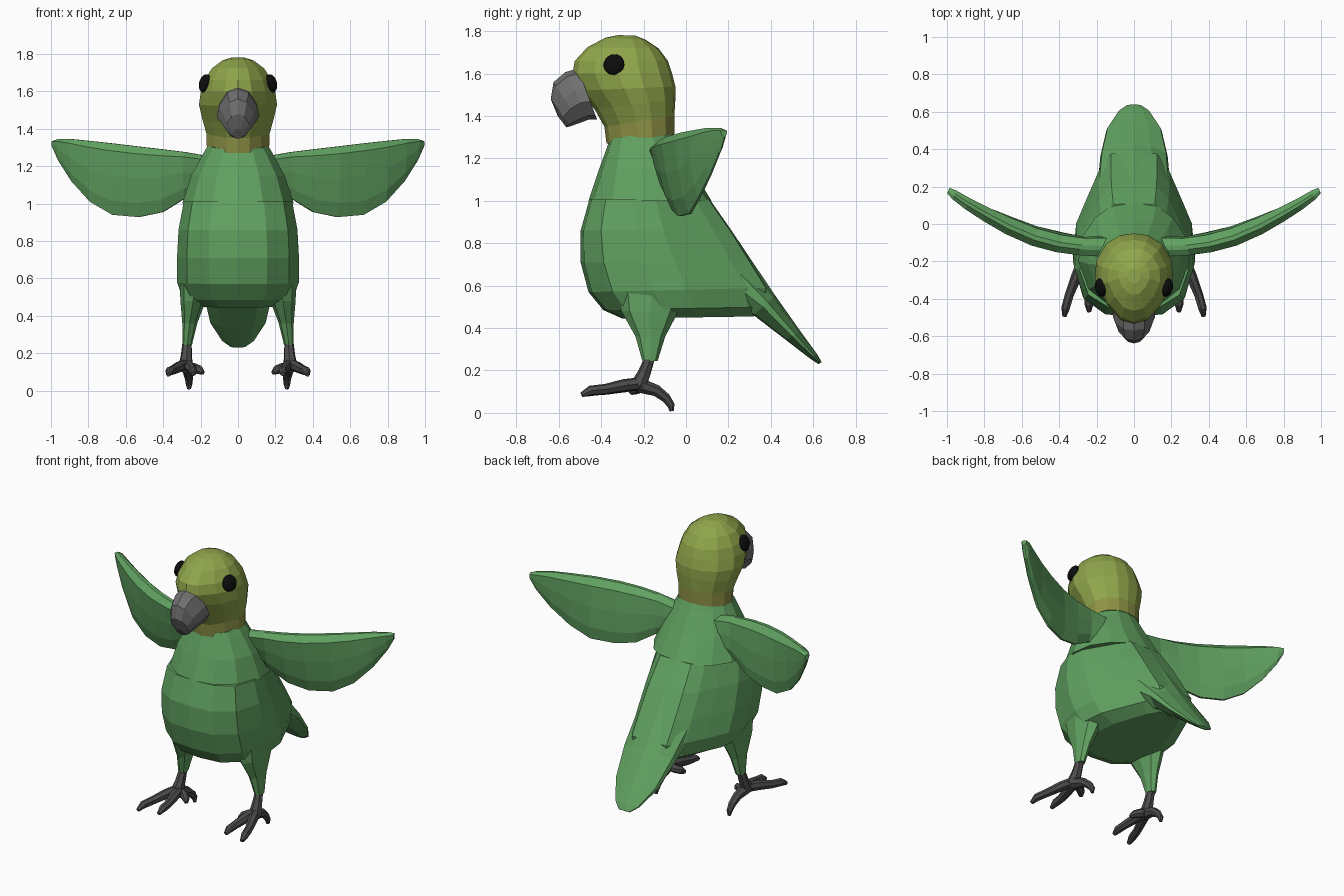
import bpy, bmesh, math
from mathutils import Vector, Matrix, Euler

cube = bpy.data.objects.get("Cube")
if cube:
    bpy.data.objects.remove(cube, do_unlink=True)


def material(name, r, g, b):
    m = bpy.data.materials.new(name)
    m.diffuse_color = (r, g, b, 1)
    m.use_nodes = True
    bsdf = m.node_tree.nodes["Principled BSDF"]
    bsdf.inputs["Base Color"].default_value = (r, g, b, 1)
    bsdf.inputs["Roughness"].default_value = 0.8
    return m


GREEN = material("feather_green", 0.12, 0.36, 0.12)
OLIVE = material("head_olive", 0.28, 0.38, 0.07)
NECK = material("neck_olive", 0.27, 0.29, 0.06)
BEAK = material("beak_grey", 0.16, 0.16, 0.16)
CLAW = material("foot_grey", 0.075, 0.07, 0.07)
BLACK = material("eye_black", 0.004, 0.004, 0.004)

# Half cross-sections: (sideways, along), from -1 to 1 along the section
BODY = [(0, -1), (.48, -.96), (.84, -.73), (1, -.27), (.95, .1), (.75, .46), (.58, .76), (.38, .98), (0, 1)]
CHEST = [(0, -1), (.45, -.92), (.82, -.62), (1, -.1), (.93, .35), (.7, .7), (.4, .93), (0, 1)]
HEAD = [(0, -1), (.36, -.9), (.72, -.55), (.98, -.08), (.95, .35), (.7, .75), (.36, .95), (0, 1)]
BILL = [(0, -1), (.5, -.82), (.9, -.2), (1, .3), (.6, .85), (0, 1)]
TAIL = [(0, -1), (.6, -.9), (1, -.15), (.95, .3), (.5, .8), (0, 1)]
WING = [(.25, -1), (1, -.8), (.9, -.1), (.6, .6), (.15, 1)]


def ring(a, b, side, profile):
    """Closed mirrored section running from a to b."""
    a, b, side = Vector(a), Vector(b), Vector(side)
    mid, half = (a + b) / 2, (b - a) / 2
    back = [(-u, v) for u, v in reversed(profile) if u]
    return [mid + half * v + side * u for u, v in profile + back]


def finish(name, bm, mat, mirror=False):
    bmesh.ops.recalc_face_normals(bm, faces=bm.faces)
    me = bpy.data.meshes.new(name)
    bm.to_mesh(me)
    bm.free()
    me.materials.append(mat)
    ob = bpy.data.objects.new(name, me)
    bpy.context.collection.objects.link(ob)
    if mirror:
        ob.modifiers.new("mirror", "MIRROR").use_mirror_merge = False
    return ob


def loft(name, rings, mat, mirror=False):
    bm = bmesh.new()
    loops = [[bm.verts.new(p) for p in r] for r in rings]
    n = len(loops[0])
    for lo, hi in zip(loops, loops[1:]):
        for i in range(n):
            j = (i + 1) % n
            bm.faces.new((lo[i], lo[j], hi[j], hi[i]))
    bm.faces.new(loops[0])
    bm.faces.new(loops[-1])
    return finish(name, bm, mat, mirror)


def sagittal(rows, profile):
    """Rows of front y, z, back y, z and half width."""
    return [ring((0, fy, fz), (0, by, bz), (w, 0, 0), profile) for fy, fz, by, bz, w in rows]


def tube(name, path, mat, sides=7):
    """Tapered limb through (x, y, z, radius) points."""
    pts = [Vector(p[:3]) for p in path]
    rings = []
    for i, p in enumerate(pts):
        d = pts[min(i + 1, len(pts) - 1)] - pts[max(i - 1, 0)]
        q = d.to_track_quat("Z", "Y")
        r = path[i][3]
        rings.append([p + q @ Vector((r * math.cos(k * math.tau / sides),
                                      r * math.sin(k * math.tau / sides), 0))
                      for k in range(sides)])
    return loft(name, rings, mat, True)


# Upper chest and body
chest = sagittal([(-.36, 1.29, -.07, 1.34, .16), (-.37, 1.26, -.04, 1.28, .185),
                  (-.41, 1.15, .03, 1.15, .25), (-.46, 1.0, .12, 1.0, .298)], CHEST)
loft("chest", chest, GREEN)
body = sagittal([(-.455, 1.01, .11, 1.01, .29), (-.497, .86, .215, .86, .318),
                 (-.497, .71, .31, .71, .326), (-.46, .57, .385, .59, .325),
                 (-.39, .485, .38, .5, .295), (-.3, .445, .32, .455, .2)], BODY)
loft("body", body, GREEN)

# Tail tapering down and back
loft("tail", sagittal([(.1, .52, .215, .86, .2), (.32, .46, .42, .555, .18),
                       (.47, .345, .54, .385, .148), (.58, .26, .62, .275, .085),
                       (.625, .23, .64, .24, .04)], TAIL), GREEN)

# Head with a yellower lower neck
head = loft("head", sagittal([(-.375, 1.27, -.055, 1.315, .17), (-.385, 1.35, -.055, 1.4, .172),
                              (-.43, 1.43, -.05, 1.48, .195), (-.5, 1.52, -.05, 1.54, .213),
                              (-.535, 1.6, -.065, 1.6, .203), (-.525, 1.66, -.085, 1.66, .183),
                              (-.465, 1.725, -.13, 1.72, .143), (-.38, 1.77, -.19, 1.76, .085),
                              (-.32, 1.782, -.24, 1.78, .035)], HEAD), OLIVE)
head.data.materials.append(NECK)
for f in head.data.polygons:
    f.material_index = int(f.center.z < 1.38)

# Hooked beak
loft("beak", sagittal([(-.51, 1.625, -.42, 1.385, .113), (-.57, 1.607, -.455, 1.385, .113),
                       (-.625, 1.56, -.5, 1.368, .092), (-.638, 1.48, -.545, 1.352, .066),
                       (-.605, 1.4, -.565, 1.347, .032)], BILL), BEAK)

# Eyes
bm = bmesh.new()
place = Matrix.LocRotScale(Vector((.177, -.34, 1.643)), Euler((0, -.25, -.2)), Vector((.03, .05, .05)))
bmesh.ops.create_uvsphere(bm, u_segments=16, v_segments=10, radius=1, matrix=place)
finish("eyes", bm, BLACK, True)

# Wings: x, top y, top z, bottom y, bottom z, half thickness
WING_ROWS = [(.14, -.13, 1.25, -.08, 1.08, .05), (.28, -.125, 1.275, -.09, 1.03, .045),
             (.4, -.11, 1.29, -.06, .955, .045), (.53, -.075, 1.305, -.03, .928, .045),
             (.67, -.015, 1.322, .02, .94, .042), (.79, .05, 1.335, .06, 1.01, .036),
             (.89, .108, 1.345, .115, 1.12, .03), (.96, .155, 1.345, .16, 1.23, .024),
             (.992, .178, 1.335, .18, 1.3, .015)]
loft("wings", [ring((x, ty, tz), (x, by, bz), (-.4 * t, t, 0), WING)
               for x, ty, tz, by, bz, t in WING_ROWS], GREEN, True)

# Feathered thighs: centre, then radii
THIGH = [(.228, -.16, .62, .085, .17), (.24, -.17, .48, .068, .135),
         (.258, -.168, .36, .04, .07), (.272, -.17, .245, .026, .036)]
loft("thighs", [[Vector((x + rx * math.cos(k * math.tau / 8), y + ry * math.sin(k * math.tau / 8), z))
                 for k in range(8)] for x, y, z, rx, ry in THIGH], GREEN, True)

# Shanks and toes
tube("shanks", [(.272, -.17, .26, .025), (.275, -.195, .19, .031), (.28, -.225, .125, .04)], CLAW)
tube("outer_toes", [(.275, -.2, .14, .03), (.31, -.29, .13, .03), (.345, -.38, .112, .025),
                    (.365, -.45, .105, .024), (.372, -.492, .085, .012)], CLAW)
tube("inner_toes", [(.275, -.2, .14, .03), (.255, -.3, .125, .03), (.242, -.38, .11, .025),
                    (.24, -.43, .105, .024), (.24, -.468, .088, .012)], CLAW)
tube("side_toes", [(.28, -.22, .13, .03), (.235, -.22, .12, .027), (.205, -.24, .11, .024),
                   (.188, -.26, .095, .012)], CLAW)
tube("back_toes", [(.278, -.22, .13, .036), (.268, -.14, .105, .028), (.263, -.095, .07, .023),
                   (.262, -.07, .035, .018), (.262, -.068, .008, .01)], CLAW)
